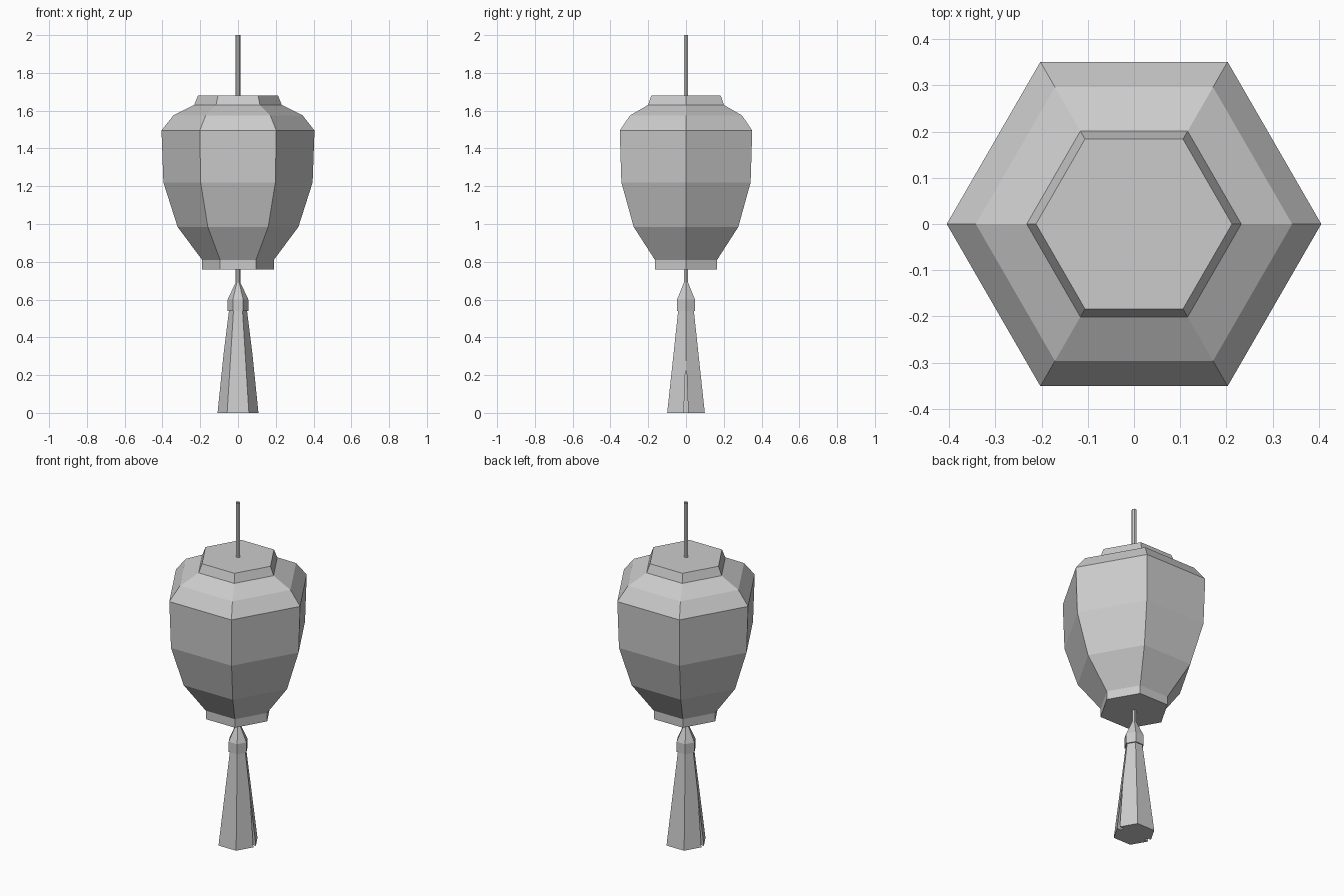
import bpy, bmesh, math

old = bpy.data.objects.get("Cube")
if old:
    bpy.data.objects.remove(old, do_unlink=True)

GREY = (0.6, 0.6, 0.6, 1.0)
mat = bpy.data.materials.new("plain grey")
mat.use_nodes = True
mat.diffuse_color = GREY
mat.node_tree.nodes["Principled BSDF"].inputs["Base Color"].default_value = GREY


def add_object(name, bm):
    bmesh.ops.recalc_face_normals(bm, faces=bm.faces)
    mesh = bpy.data.meshes.new(name)
    bm.to_mesh(mesh)
    bm.free()
    mesh.materials.append(mat)
    obj = bpy.data.objects.new(name, mesh)
    bpy.context.collection.objects.link(obj)
    return obj


def hex_lathe(name, profile, cap_low=True, cap_high=True):
    """Six-sided stack of (radius, z) rings, listed from bottom to top."""
    bm = bmesh.new()
    rings = []
    for r, z in profile:
        rings.append([bm.verts.new((r * math.cos(i * math.pi / 3),
                                    r * math.sin(i * math.pi / 3), z))
                      for i in range(6)])
    for a, b in zip(rings, rings[1:]):
        for i in range(6):
            j = (i + 1) % 6
            bm.faces.new((a[i], a[j], b[j], b[i]))
    if cap_low:
        bm.faces.new(rings[0][::-1])
    if cap_high:
        bm.faces.new(rings[-1])
    bmesh.ops.remove_doubles(bm, verts=bm.verts, dist=1e-5)
    return add_object(name, bm)


# Lantern shell with its lower collar and upper cap
hex_lathe("lantern_body", [
    (0.19, 0.76), (0.19, 0.81), (0.32, 0.985), (0.395, 1.22), (0.405, 1.495),
    (0.342, 1.575), (0.232, 1.63), (0.212, 1.68)])

# Hanging cord above and below the shell, open tubes
hex_lathe("upper_cord", [(0.013, 1.68), (0.013, 2.0)], False, False)
hex_lathe("lower_cord", [(0.012, 0.69), (0.012, 0.76)], False, False)

# Tassel knot and skirt
hex_lathe("tassel_knot", [(0.055, 0.54), (0.055, 0.60), (0.001, 0.715)])
skirt = hex_lathe("tassel_skirt", [(0.115, 0.0), (0.048, 0.54)])

# Narrow slits up the left and right corners of the skirt
for side, word in ((1, "left"), (-1, "right")):
    bm = bmesh.new()
    inner, outer = [
        [bm.verts.new((side * x, y, z)) for x, y, z in pts] for pts in (
            ((0.075, 0, 0.31), (0.082, -0.012, -0.01), (0.082, 0.012, -0.01)),
            ((0.2, 0, 0.31), (0.2, -0.012, -0.01), (0.2, 0.012, -0.01)))]
    bm.faces.new(inner)
    bm.faces.new(outer[::-1])
    for i in range(3):
        j = (i + 1) % 3
        bm.faces.new((inner[i], inner[j], outer[j], outer[i]))
    cutter = add_object(word + "_slit_cutter", bm)
    cutter.hide_render = True
    cutter.hide_viewport = True
    cut = skirt.modifiers.new(word + "_slit", "BOOLEAN")
    cut.operation = "DIFFERENCE"
    cut.solver = "EXACT"
    cut.object = cutter
